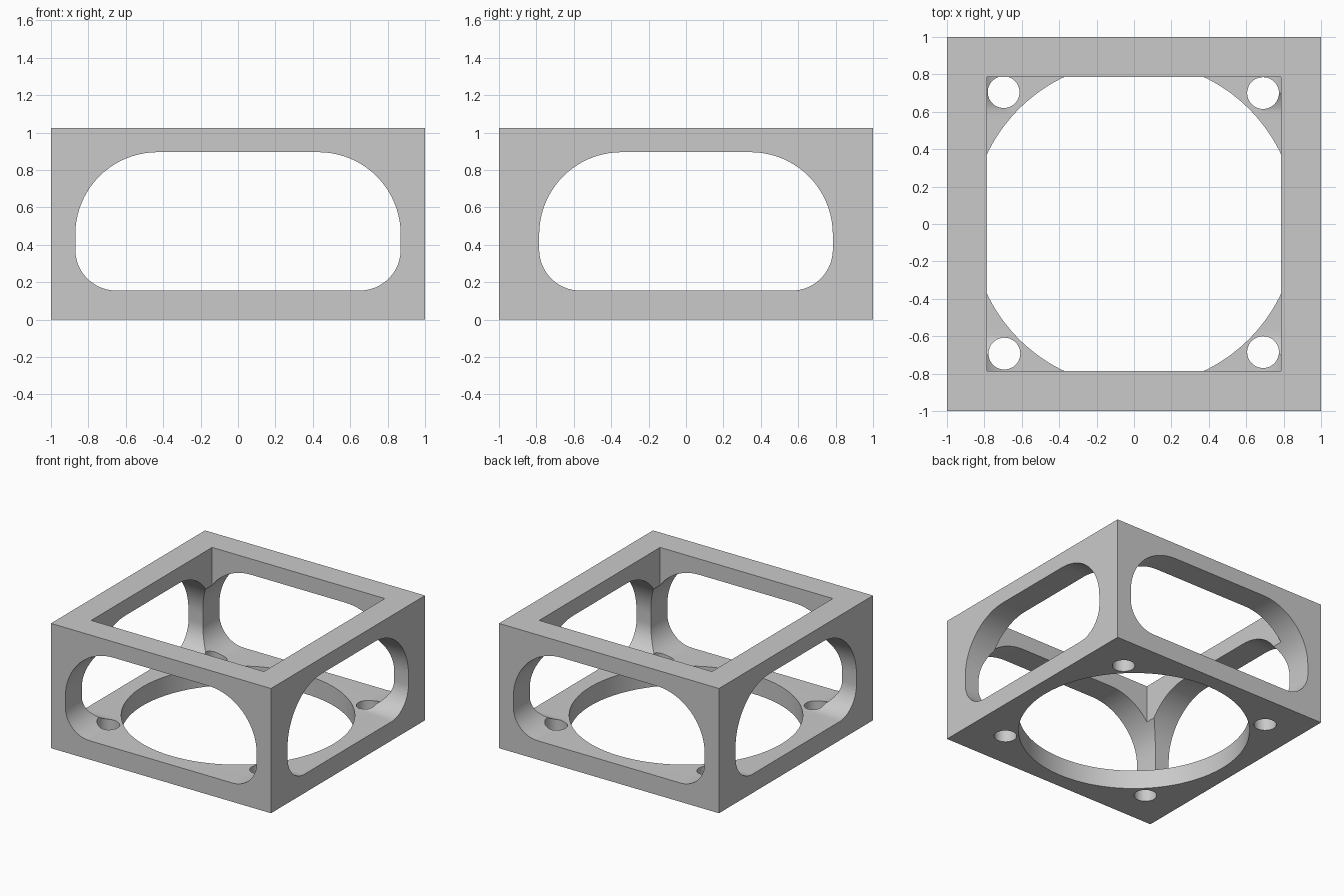
import bpy
import bmesh
from math import sin, cos, radians
from mathutils import Matrix

if "Cube" in bpy.data.objects:
    bpy.data.objects.remove(bpy.data.objects["Cube"], do_unlink=True)

HEIGHT = 1.025
INNER = 0.785          # half width of the top opening

grey = bpy.data.materials.new("plain_grey")
grey.use_nodes = True
colour = (0.59, 0.59, 0.59, 1)
grey.diffuse_color = colour
grey.node_tree.nodes["Principled BSDF"].inputs["Base Color"].default_value = colour


def arc(cx, cy, r, start, end, steps=20):
    """Points on an arc, angles in degrees."""
    angles = [radians(start + (end - start) * i / steps) for i in range(steps + 1)]
    return [(cx + r * cos(a), cy + r * sin(a)) for a in angles]


def prism(name, points, low, high, turn=Matrix.Identity(3)):
    """Extrude an outline along z from low to high, then turn it."""
    bm = bmesh.new()
    face = bm.faces.new([bm.verts.new((x, y, low)) for x, y in points])
    top = bmesh.ops.extrude_face_region(bm, geom=[face])["geom"]
    bmesh.ops.translate(bm, vec=(0, 0, high - low),
                        verts=[v for v in top if isinstance(v, bmesh.types.BMVert)])
    bm.normal_update()
    bmesh.ops.recalc_face_normals(bm, faces=bm.faces)
    bm.transform(turn.to_4x4())
    bm.normal_update()
    mesh = bpy.data.meshes.new(name)
    bm.to_mesh(mesh)
    bm.free()
    mesh.materials.append(grey)
    obj = bpy.data.objects.new(name, mesh)
    bpy.context.collection.objects.link(obj)
    return obj


def square(half):
    return [(-half, -half), (half, -half), (half, half), (-half, half)]


def window(half, low=0.155, high=0.895, r_low=0.22, r_high=0.44):
    """Window outline with wide upper and tighter lower corners."""
    right = (arc(half - r_low, low + r_low, r_low, -90, 0)
             + arc(half - r_high, high - r_high, r_high, 0, 90))
    return right + [(-x, z) for x, z in reversed(right)]


# Solid body
frame = prism("box_frame", square(1), 0, HEIGHT)

# Cutters: top opening, two through windows, round floor opening, screw holes
along_y = Matrix(((1, 0, 0), (0, 0, -1), (0, 1, 0)))
along_x = Matrix(((0, 0, 1), (1, 0, 0), (0, 1, 0)))
cutters = [
    prism("top_opening_cutter", square(INNER), 0.5, 1.2),
    prism("front_window_cutter", window(0.87), -1.2, 1.2, along_y),
    prism("side_window_cutter", window(INNER), -1.2, 1.2, along_x),
    prism("floor_opening_cutter", arc(0, 0, 0.87, 0, 357.5, 143), -0.2, 0.4),
]
for x, y in ((0.69, 0.7), (-0.697, 0.705), (-0.693, -0.693), (0.69, -0.685)):
    cutters.append(prism("screw_hole_cutter", arc(x, y, 0.085, 0, 352.5, 47), -0.2, 0.45))

# Cut the body
bpy.ops.object.select_all(action="DESELECT")
bpy.context.view_layer.objects.active = frame
frame.select_set(True)
for cutter in cutters:
    cutter.hide_render = True
    cut = frame.modifiers.new(cutter.name, "BOOLEAN")
    cut.operation = "DIFFERENCE"
    cut.solver = "EXACT"
    cut.object = cutter
    bpy.ops.object.modifier_apply(modifier=cut.name)
    bpy.data.objects.remove(cutter, do_unlink=True)

bpy.ops.object.shade_smooth_by_angle(angle=radians(25))
